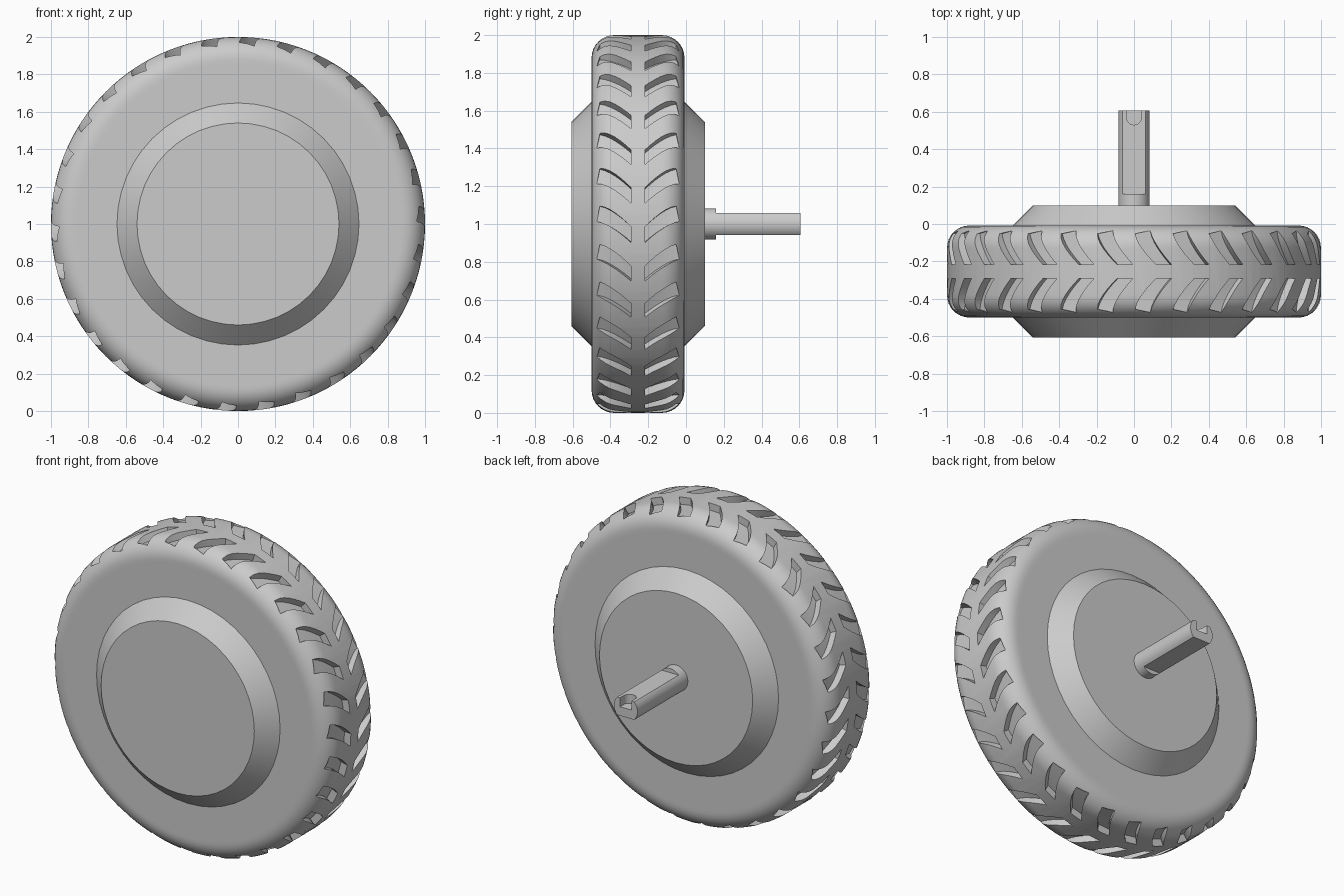
import bpy, bmesh
from math import sin, cos, pi, radians
from mathutils import Matrix, Vector

if "Cube" in bpy.data.objects:
    bpy.data.objects.remove(bpy.data.objects["Cube"])

AXLE = Vector((0, 0, 1))
MID = -0.254          # centre plane of the wheel

grey = bpy.data.materials.new("plain grey")
grey.use_nodes = True
grey.diffuse_color = (0.6, 0.6, 0.6, 1)
grey.node_tree.nodes["Principled BSDF"].inputs["Base Color"].default_value = grey.diffuse_color


def finish(bm, name):
    bmesh.ops.recalc_face_normals(bm, faces=bm.faces)
    me = bpy.data.meshes.new(name)
    bm.to_mesh(me)
    bm.free()
    me.materials.append(grey)
    ob = bpy.data.objects.new(name, me)
    bpy.context.collection.objects.link(ob)
    return ob


def lathe(name, profile, sides):
    """Revolve (radius, y) points about the axle and cap both ends."""
    bm = bmesh.new()
    rings = [[bm.verts.new(AXLE + Vector((r * cos(2 * pi * i / sides), y, r * sin(2 * pi * i / sides))))
              for i in range(sides)] for r, y in profile]
    for a, b in zip(rings, rings[1:]):
        for i in range(sides):
            j = (i + 1) % sides
            bm.faces.new((a[i], a[j], b[j], b[i]))
    bm.faces.new(rings[0])
    bm.faces.new(rings[-1])
    return finish(bm, name)


def cut(target, bm, name):
    """Subtract a closed mesh from the target, then drop the cutter."""
    cutter = finish(bm, name)
    cutter.hide_render = True
    mod = target.modifiers.new("cut", 'BOOLEAN')
    mod.object, mod.operation, mod.solver = cutter, 'DIFFERENCE', 'EXACT'
    bpy.context.view_layer.objects.active = target
    bpy.ops.object.modifier_apply(modifier=mod.name)
    bpy.data.objects.remove(cutter)


def smooth(ob):
    bpy.ops.object.select_all(action='DESELECT')
    ob.select_set(True)
    bpy.context.view_layer.objects.active = ob
    bpy.ops.object.shade_smooth_by_angle(angle=radians(25))


# Tyre: flat sidewalls and tread joined by round shoulders
HALF, ROUND = 0.246, 0.12
side = [(0.6, HALF), (0.86, HALF)]
side += [(1 - ROUND + ROUND * sin(a), HALF - ROUND + ROUND * cos(a))
         for a in (pi / 2 * k / 8 for k in range(9))]
profile = [(r, MID + y) for r, y in side] + [(r, MID - y) for r, y in reversed(side)]
tyre = lathe("tyre", profile, 120)

# Tread grooves: curved slots in a chevron, mirrored about the centre plane
FLOOR, STEPS, COUNT = 0.955, 6, 30
bm = bmesh.new()
for n in range(COUNT):
    for mirror in (1, -1):
        sections = []
        for k in range(STEPS + 1):
            t = k / STEPS
            mid_angle = 3.2 - 6.4 * t ** 1.5 + n * 360 / COUNT
            ring = []
            for half, r in ((-2.4, FLOOR), (2.4, FLOOR), (2.4, 1.05), (-2.4, 1.05)):
                slant = (1 - t) * (0.008 if half < 0 else -0.008)
                y = MID + mirror * (0.21 - 0.172 * t + slant)
                a = radians(mid_angle + half)
                ring.append(bm.verts.new((r * cos(a), y, 1 + r * sin(a))))
            sections.append(ring)
        for a, b in zip(sections, sections[1:]):
            for i in range(4):
                j = (i + 1) % 4
                bm.faces.new((a[i], a[j], b[j], b[i]))
        bm.faces.new(sections[0])
        bm.faces.new(sections[-1])
cut(tyre, bm, "groove_cutter")

# Hub: drum with a conical bevel on each side
hub = lathe("hub", [(0.54, -0.607), (0.647, -0.5), (0.647, -0.008), (0.54, 0.1)], 48)

# Shaft: round at the root, flattened above and below
shaft = lathe("shaft", [(0.083, 0.08), (0.083, 0.607)], 48)
bm = bmesh.new()
for s in (1, -1):
    bmesh.ops.create_cube(bm, size=1, matrix=Matrix.Translation((0, 0.46, 1 + s * 0.107))
                          @ Matrix.Diagonal((0.3, 0.6, 0.1, 1)))
cut(shaft, bm, "flat_cutter")

# Rounded notch in the top of the shaft tip
bm = bmesh.new()
outline = [(0.04 * cos(a), 0.57 + 0.04 * sin(a)) for a in (-pi * k / 12 for k in range(13))]
outline += [(-0.04, 0.65), (0.04, 0.65)]
levels = [[bm.verts.new((x, y, z)) for x, y in outline] for z in (1.0, 1.1)]
for i in range(len(outline)):
    j = (i + 1) % len(outline)
    bm.faces.new((levels[0][i], levels[0][j], levels[1][j], levels[1][i]))
for level in levels:
    bm.faces.new(level)
cut(shaft, bm, "notch_cutter")

for ob in (tyre, hub, shaft):
    smooth(ob)
